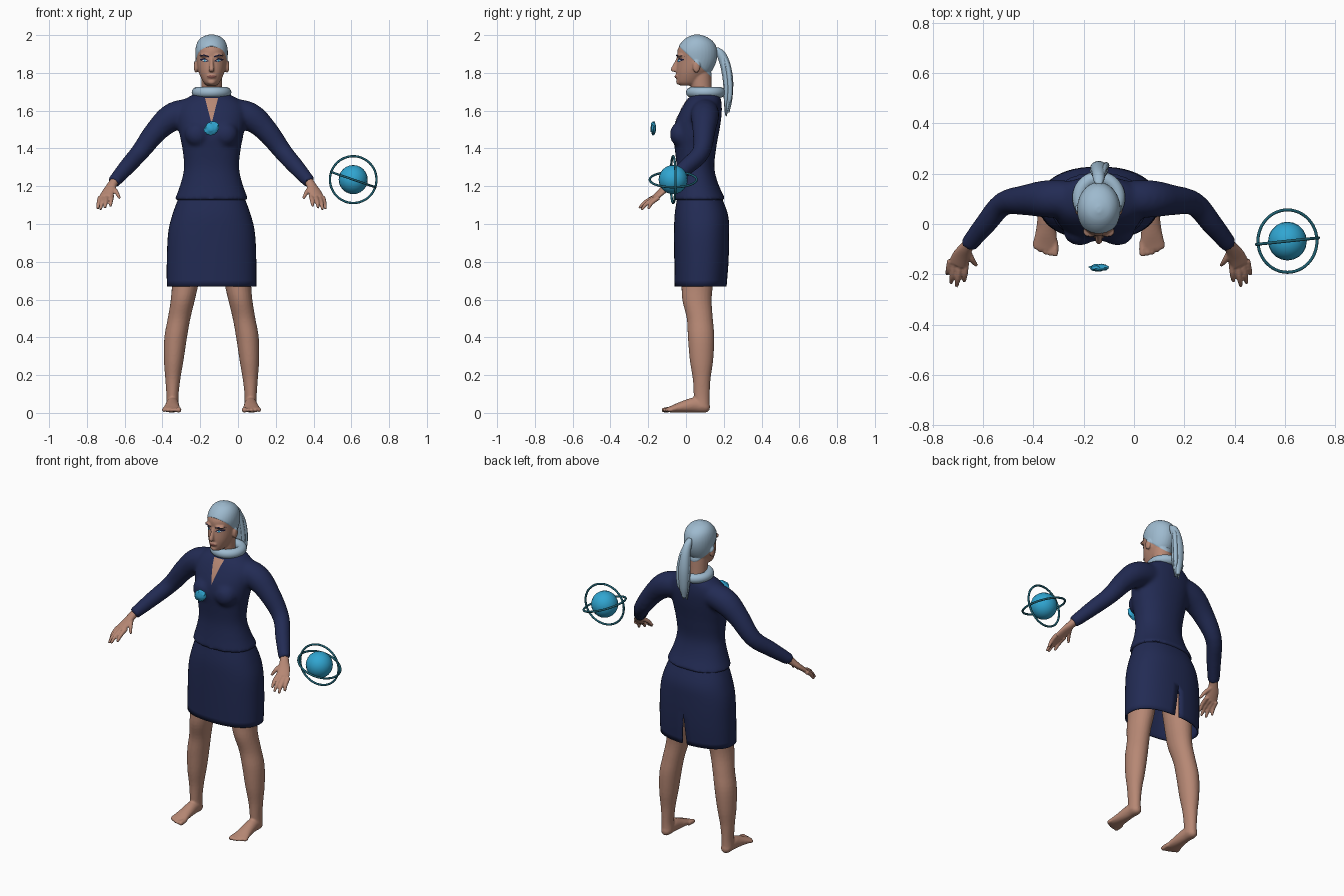
import bpy, bmesh, math, random
from mathutils import Vector, Matrix
from mathutils.bvhtree import BVHTree

random.seed(4)
if "Cube" in bpy.data.objects:
    bpy.data.objects.remove(bpy.data.objects["Cube"])
CX = -0.14  # figure's middle


def material(name, *rgb):
    m = bpy.data.materials.new(name)
    m.use_nodes = True
    m.diffuse_color = (*rgb, 1)
    bsdf = next(n for n in m.node_tree.nodes if n.type == 'BSDF_PRINCIPLED')
    bsdf.inputs["Base Color"].default_value = (*rgb, 1)
    return m


SKIN = material("skin", .47, .245, .175)
NAVY = material("navy cloth", .016, .024, .088)
HAIR = material("pale blue hair", .34, .49, .62)
BLUE = material("bright blue", .03, .38, .64)
TEAL = material("dark teal", .013, .12, .17)
DARK = material("dark blue makeup", .012, .012, .04)
LIPS = material("lip brown", .24, .09, .075)
WHITE = material("eye white", .65, .68, .72)


def spline(rows, k=4):
    """Catmull-Rom curve through the rows."""
    pts = [Vector(r) for r in rows]
    pts = [2 * pts[0] - pts[1]] + pts + [2 * pts[-1] - pts[-2]]
    out = []
    for a, b, c, d in zip(pts, pts[1:], pts[2:], pts[3:]):
        for i in range(k):
            t = i / k
            out.append(.5 * (2 * b + t * (c - a) + t * t * (2 * a - 5 * b + 4 * c - d)
                             + t ** 3 * (3 * b - a - 3 * c + d)))
    return out + [pts[-2]]


def sweep(bm, rows, s=1, upright=False, n=24, power=2, gap=None, caps=True):
    """Skin elliptic rings (x, y, z, rx, ry) along a smooth path."""
    path = spline(rows)
    rings = []
    for j, r in enumerate(path):
        tan = path[min(j + 1, len(path) - 1)].to_3d() - path[max(j - 1, 0)].to_3d()
        rot = Matrix() if upright else tan.to_track_quat('Z', 'Y').to_matrix().to_4x4()
        g = gap(r[2]) if gap else 0
        ring = []
        for i in range(n + 1 if gap else n):
            a = math.pi / 2 + g + i * (2 * math.pi - 2 * g) / n
            c, d = math.cos(a), math.sin(a)
            p = Vector((math.copysign(abs(c) ** (2 / power), c) * max(r[3], .001),
                        math.copysign(abs(d) ** (2 / power), d) * max(r[4], .001), 0))
            p = rot @ p + r.to_3d()
            ring.append(bm.verts.new((CX + s * p.x, p.y, p.z)))
        rings.append(ring)
    for lo, hi in zip(rings, rings[1:]):
        for i in range(n):
            k = i + 1 if gap else (i + 1) % n
            bm.faces.new((lo[i], lo[k], hi[k], hi[i]))
    if caps:
        bm.faces.new(rings[0])
        bm.faces.new(rings[-1])


def stack(rows):
    """Turn (z, front, back, half width) into upright rings."""
    return [(0, (f + b) / 2, z, h, (b - f) / 2) for z, f, b, h in rows]


def ball(bm, pos, size, s=1):
    m = Matrix.Translation((CX + s * pos[0], pos[1], pos[2])) @ Matrix.Diagonal((*size, 1))
    bmesh.ops.create_uvsphere(bm, u_segments=20, v_segments=12, radius=1, matrix=m)


def shade(ob):
    bpy.ops.object.select_all(action='DESELECT')
    ob.select_set(True)
    bpy.context.view_layer.objects.active = ob
    bpy.ops.object.shade_smooth_by_angle(angle=math.radians(50))


def finish(name, bm, *mats, voxel=0, relax=4):
    """Make an object; a voxel size fuses its overlapping volumes."""
    bmesh.ops.recalc_face_normals(bm, faces=bm.faces)
    me = bpy.data.meshes.new(name)
    bm.to_mesh(me)
    bm.free()
    ob = bpy.data.objects.new(name, me)
    bpy.context.collection.objects.link(ob)
    if voxel:
        fuse = ob.modifiers.new("fuse", 'REMESH')
        fuse.mode, fuse.voxel_size = 'VOXEL', voxel
        soft = ob.modifiers.new("soften", 'SMOOTH')
        soft.factor, soft.iterations = .5, relax
        dg = bpy.context.evaluated_depsgraph_get()
        ob.data = bpy.data.meshes.new_from_object(ob.evaluated_get(dg))
        ob.modifiers.clear()
    ob.data.materials.clear()
    for m in mats:
        ob.data.materials.append(m)
    shade(ob)
    return ob


def decal(name, target, columns, mat, s=1, lift=.003, n=8):
    """Thin sheet of (x, z low, z high) columns laid on the front of a target."""
    bm = bmesh.new()
    tree = BVHTree.FromPolygons([v.co for v in target.data.vertices],
                                [p.vertices for p in target.data.polygons])
    cols = []
    for a, b in zip(columns, columns[1:]):
        cols += [Vector(a).lerp(Vector(b), i / 4) for i in range(4)]
    grid = []
    for x, lo, hi in cols + [Vector(columns[-1])]:
        line = []
        for i in range(n + 1):
            p = Vector((CX + s * x, -1, lo + (hi - lo) * i / n))
            hit = tree.ray_cast(p, Vector((0, 1, 0)))[0] or Vector((p.x, 0, p.z))
            line.append(bm.verts.new(hit - Vector((0, lift, 0))))
        grid.append(line)
    for a, b in zip(grid, grid[1:]):
        for i in range(n):
            bm.faces.new((a[i], b[i], b[i + 1], a[i + 1]))
    bmesh.ops.remove_doubles(bm, verts=bm.verts, dist=1e-5)
    return finish(name, bm, mat)


# Jacket: torso, bust and sleeves fused
bm = bmesh.new()
sweep(bm, stack([(1.125, -.068, .212, .197), (1.21, -.056, .172, .165), (1.3, -.05, .15, .146),
                 (1.4, -.06, .16, .155), (1.46, -.068, .17, .167), (1.53, -.06, .183, .178),
                 (1.6, -.03, .19, .182), (1.65, .0, .187, .155), (1.685, .03, .18, .1)]),
      upright=True, n=32, power=2.2)
for s in (1, -1):
    ball(bm, (.075, -.03, 1.475), (.066, .056, .065), s)
    sweep(bm, [(.08, .1, 1.6, .07, .07), (.2, .1, 1.57, .075, .075), (.29, .095, 1.495, .061, .061),
               (.38, .08, 1.38, .048, .05), (.45, .0, 1.3, .043, .044),
               (.52, -.085, 1.22, .034, .034)], s)
jacket = finish("jacket", bm, NAVY, voxel=.011, relax=7)
decal("open_neckline", jacket, [(-.034, 1.665, 1.668), (0, 1.53, 1.668), (.034, 1.665, 1.668)], SKIN)

# Skirt with a slit at the centre back
bm = bmesh.new()
sweep(bm, stack([(1.15, -.045, .185, .17), (1.05, -.06, .222, .207), (.95, -.063, .228, .23),
                 (.8, -.062, .225, .237), (.67, -.06, .215, .237)]),
      upright=True, n=48, power=2.3, caps=False, gap=lambda z: max(0, .86 - z) * .25)
bmesh.ops.remove_doubles(bm, verts=bm.verts, dist=1e-5)
skirt = finish("skirt", bm, NAVY)
thick = skirt.modifiers.new("cloth", 'SOLIDIFY')
thick.thickness, thick.offset = .008, -1

# Legs with feet and toes, and hands with fingers
for s, side in ((1, "left"), (-1, "right")):
    bm = bmesh.new()
    sweep(bm, [(.125, .06, .9, .09, .1), (.138, .06, .7, .072, .085), (.152, .058, .6, .064, .078),
               (.172, .073, .5, .06, .069), (.19, .08, .4, .06, .07), (.2, .082, .28, .052, .062),
               (.205, .083, .18, .04, .047), (.207, .083, .09, .032, .042),
               (.207, .085, .03, .034, .04)], s, upright=True)
    sweep(bm, [(.207, .126, .03, .012, .014), (.207, .105, .031, .03, .03), (.207, .05, .042, .034, .04),
               (.209, -.02, .031, .04, .03), (.212, -.075, .02, .048, .018),
               (.212, -.1, .016, .042, .012)], s)
    for i in range(5):
        x, tip = .174 + .0195 * i, -.128 + .0017 * i * i
        r = .014 if i == 0 else .0105
        sweep(bm, [(x, -.07, .018, r, r), (x, tip + .012, .015, r, r), (x, tip, .012, r * .5, r * .5)], s, n=12)
    finish(side + "_leg", bm, SKIN, voxel=.006, relax=3)

    bm = bmesh.new()
    sweep(bm, [(.5, -.06, 1.245, .025, .025), (.525, -.092, 1.21, .026, .022),
               (.545, -.125, 1.175, .035, .017), (.562, -.16, 1.143, .037, .014)], s)
    fingers = [((.528, -.15, 1.15), (.535, -.228, 1.095)), ((.552, -.155, 1.145), (.565, -.248, 1.085)),
               ((.573, -.155, 1.14), (.588, -.235, 1.076)), ((.59, -.145, 1.14), (.603, -.2, 1.08)),
               ((.525, -.1, 1.195), (.486, -.165, 1.135))]
    for root, tip in fingers:
        a, b = Vector(root), Vector(tip)
        mid = a.lerp(b, .55) + Vector((0, -.006, .006))
        sweep(bm, [(*a, .013, .013), (*mid, .0115, .0115), (*b, .007, .007)], s, n=12)
    finish(side + "_hand", bm, SKIN, voxel=.0045, relax=2)

# Head, neck, nose and ears fused; the skull above a slanted hairline is hair
bm = bmesh.new()
sweep(bm, stack([(1.733, -.03, .05, .026), (1.75, -.047, .08, .043), (1.785, -.051, .11, .061),
                 (1.82, -.051, .14, .073), (1.87, -.046, .16, .081), (1.92, -.045, .162, .083),
                 (1.96, -.022, .145, .073), (1.987, .01, .11, .049), (2.0, .045, .07, .012)]),
      upright=True, n=32)
sweep(bm, [(0, .095, 1.6, .062, .06), (0, .085, 1.68, .055, .055), (0, .075, 1.8, .055, .058)], upright=True)
sweep(bm, [(0, -.04, 1.88, .009, .01), (0, -.053, 1.85, .01, .012), (0, -.064, 1.82, .014, .017),
           (0, -.06, 1.806, .014, .014)], upright=True, n=12)
ball(bm, (0, -.045, 1.782), (.026, .014, .014))
ball(bm, (0, -.037, 1.752), (.022, .016, .015))
for s in (1, -1):
    ball(bm, (.034, -.03, 1.892), (.03, .022, .009), s)
    ball(bm, (.083, .055, 1.832), (.011, .02, .032), s)
head = finish("head", bm, SKIN, HAIR, voxel=.005, relax=3)
bm = bmesh.new()
bm.from_mesh(head.data)
root, up = Vector((0, -.04, 1.943)), Vector((0, .18, .19)).normalized()
bmesh.ops.bisect_plane(bm, geom=bm.verts[:] + bm.edges[:] + bm.faces[:], plane_co=root, plane_no=up)
bm.normal_update()
for f in bm.faces:
    f.material_index = int((f.calc_center_median() - root).dot(up) > 0)
for v, normal in [(v, v.normal.copy()) for v in bm.verts]:
    if (v.co - root).dot(up) > .001:
        v.co += normal * .003
bm.to_mesh(head.data)
bm.free()
shade(head)

# Painted face
for s, side in ((1, "left"), (-1, "right")):
    decal(side + "_brow", head, [(.014, 1.882, 1.889), (.04, 1.891, 1.898), (.066, 1.888, 1.89)], DARK, s, .002)
    decal(side + "_eyeshadow", head, [(.016, 1.861, 1.865), (.036, 1.857, 1.879), (.062, 1.868, 1.873)], DARK, s, .002)
    decal(side + "_eye", head, [(.022, 1.863, 1.864), (.036, 1.86, 1.871), (.051, 1.866, 1.868)], WHITE, s, .004)
    decal(side + "_iris", head, [(.031, 1.863, 1.868), (.036, 1.86, 1.871), (.041, 1.862, 1.869)], BLUE, s, .005)
decal("lips", head, [(-.026, 1.78, 1.781), (-.008, 1.772, 1.789), (0, 1.771, 1.786),
                     (.008, 1.772, 1.789), (.026, 1.78, 1.781)], LIPS, lift=.002)

# Ponytail of loose strands
bm = bmesh.new()
sweep(bm, stack([(1.935, .155, .172, .012), (1.91, .155, .206, .022), (1.85, .178, .234, .028),
                 (1.76, .195, .25, .034), (1.66, .2, .245, .028), (1.59, .205, .23, .012)]), upright=True)
for i in range(12):
    x, y = random.uniform(-.034, .034), random.uniform(-.012, .014)
    end = random.uniform(1.555, 1.64)
    sweep(bm, [(x * .2, .178, 1.925, .008, .008), (x * .7, .208 + y, 1.85, .012, .012),
               (x, .223 + y, 1.75, .013, .013), (x * .9, .222 + y, 1.66, .011, .011),
               (x * .6, .213 + y * .5, end, .002, .002)], upright=True, n=8)
finish("ponytail", bm, HAIR)


def ring(name, pos, major, minor, mat, rot=(0, 0, 0)):
    bpy.ops.mesh.primitive_torus_add(location=pos, rotation=rot, major_radius=major, minor_radius=minor,
                                     major_segments=48, minor_segments=14)
    ob = bpy.context.object
    ob.name = name
    ob.data.materials.append(mat)
    shade(ob)


# Padded collar
ring("collar", (CX, .105, 1.697), .077, .028, HAIR)

# Floating orb with two hoops
ORB = (.61, -.068, 1.235)
bm = bmesh.new()
ball(bm, (ORB[0] - CX, ORB[1], ORB[2]), (.077, .077, .077))
finish("orb", bm, BLUE)
ring("flat_hoop", ORB, .124, .006, TEAL, (0, math.radians(19), 0))
ring("upright_hoop", ORB, .124, .006, TEAL, (math.pi / 2, 0, math.radians(6)))

# Floating spiky brooch
bm = bmesh.new()
bmesh.ops.create_icosphere(bm, subdivisions=3, radius=1)
for v in bm.verts:
    v.co *= random.uniform(.84, 1.08)
bm.transform(Matrix.Translation((CX, -.173, 1.507)) @ Matrix.Rotation(math.radians(-25), 4, 'Y')
             @ Matrix.Diagonal((.041, .015, .036, 1)))
finish("brooch", bm, BLUE)
